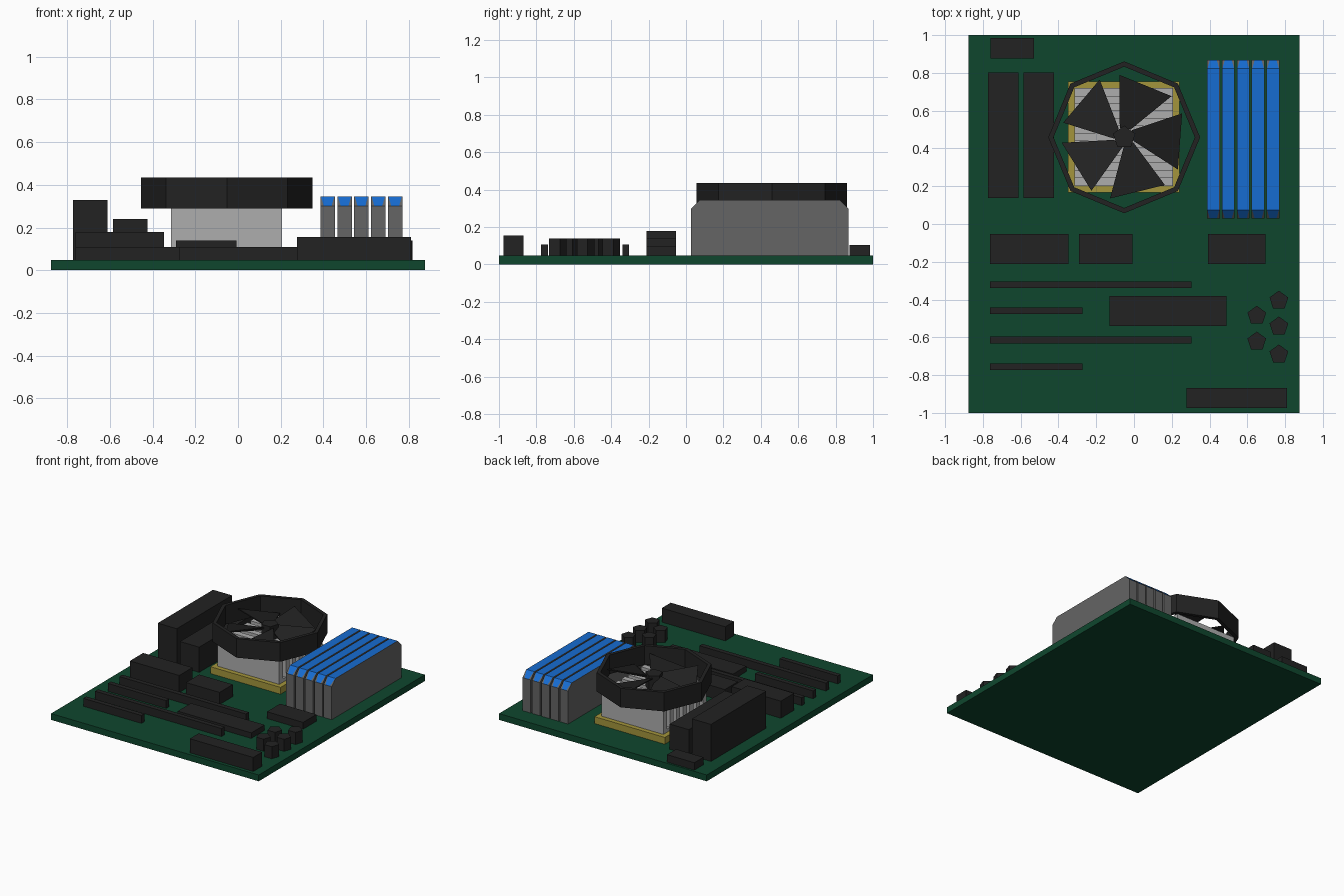
import bpy, bmesh, math

if "Cube" in bpy.data.objects:
    bpy.data.objects.remove(bpy.data.objects["Cube"])


def material(name, rgb):
    m = bpy.data.materials.new(name)
    m.diffuse_color = (*rgb, 1)
    m.use_nodes = True
    m.node_tree.nodes["Principled BSDF"].inputs["Base Color"].default_value = m.diffuse_color
    return m


GREEN = material("board_green", (0.0045, 0.062, 0.027))
BLACK = material("plastic_black", (0.016, 0.016, 0.016))
GREY = material("module_grey", (0.13, 0.13, 0.13))
BLUE = material("module_blue", (0.008, 0.15, 0.64))
GOLD = material("base_gold", (0.37, 0.3, 0.045))
SILVER = material("fin_silver", (0.42, 0.42, 0.42))
TOP = 0.048  # board surface


def finish(name, bm, *mats):
    bmesh.ops.recalc_face_normals(bm, faces=bm.faces[:])
    me = bpy.data.meshes.new(name)
    bm.to_mesh(me)
    bm.free()
    for m in mats:
        me.materials.append(m)
    ob = bpy.data.objects.new(name, me)
    bpy.context.collection.objects.link(ob)
    return ob


def add_box(bm, x0, x1, y0, y1, z0, z1):
    vs = bmesh.ops.create_cube(bm, size=1)["verts"]
    for v in vs:
        v.co = (x1 if v.co.x > 0 else x0, y1 if v.co.y > 0 else y0, z1 if v.co.z > 0 else z0)


def box(name, x0, x1, y0, y1, z1, mat=BLACK, z0=TOP):
    bm = bmesh.new()
    add_box(bm, x0, x1, y0, y1, z0, z1)
    return finish(name, bm, mat)


def add_prism(bm, pts_low, pts_high):
    """Solid between two matching loops of points."""
    a = [bm.verts.new(p) for p in pts_low]
    b = [bm.verts.new(p) for p in pts_high]
    n = len(a)
    bm.faces.new(a[::-1])
    bm.faces.new(b)
    for i in range(n):
        j = (i + 1) % n
        bm.faces.new((a[i], a[j], b[j], b[i]))


def ngon(cx, cy, r, n, z, start=90):
    return [(cx + r * math.cos(math.radians(start + 360 * i / n)),
             cy + r * math.sin(math.radians(start + 360 * i / n)), z) for i in range(n)]


# circuit board
box("circuit_board", -0.875, 0.875, -1, 1, TOP, GREEN, 0)

# ports, connectors and chips
box("power_socket", -0.76, -0.53, 0.875, 0.985, 0.105)
box("tall_port_block", -0.772, -0.612, 0.137, 0.802, 0.33)
box("low_port_block", -0.585, -0.423, 0.137, 0.802, 0.24)
box("audio_port_block", -0.762, -0.347, -0.212, -0.053, 0.178)
box("middle_chip", -0.29, -0.007, -0.212, -0.053, 0.14)
box("right_chip", 0.392, 0.697, -0.212, -0.053, 0.1)
box("chipset_cover", -0.13, 0.49, -0.54, -0.38, 0.09)
box("front_connector", 0.277, 0.811, -0.975, -0.868, 0.155)

# expansion slots
for i, (y, x1) in enumerate([(-0.322, 0.304), (-0.459, -0.272), (-0.614, 0.304), (-0.756, -0.272)]):
    box(f"expansion_slot_{i + 1}", -0.762, x1, y - 0.018, y + 0.018, 0.108)

# five-sided capacitors
for i, (x, y) in enumerate([(0.65, -0.485), (0.767, -0.405), (0.767, -0.542), (0.65, -0.622), (0.767, -0.69)]):
    bm = bmesh.new()
    add_prism(bm, ngon(x, y, 0.052, 5, TOP), ngon(x, y, 0.052, 5, 0.14))
    finish(f"capacitor_{i + 1}", bm, BLACK)


# memory modules: grey sticks with a blue strip over the chamfered top
def memory_module(name, x0, w=0.068, y0=0.028, y1=0.868, c=0.046, zc=0.3, zt=0.345):
    bm = bmesh.new()
    rows = []
    for y, z, inset in [(y0, zc, 0.016), (y0 + c, zt, 0.003), (y1 - c, zt, 0.003), (y1, zc, 0.016)]:
        rows.append([bm.verts.new((x0 + d, y, z)) for d in (0, inset, w - inset, w)])
    base = [bm.verts.new((x0 + dx, y, TOP)) for dx, y in ((0, y0), (w, y0), (w, y1), (0, y1))]
    for a, b in zip(rows, rows[1:]):
        for k in range(3):
            f = bm.faces.new((a[k], a[k + 1], b[k + 1], b[k]))
            f.material_index = 1 if k == 1 else 0
    bm.faces.new(base)
    bm.faces.new([base[0], base[1]] + rows[0][::-1])
    bm.faces.new([base[2], base[3]] + rows[3])
    bm.faces.new([base[0]] + [r[0] for r in rows] + [base[3]])
    bm.faces.new([base[1]] + [r[3] for r in rows] + [base[2]])
    finish(name, bm, GREY, BLUE)


for i in range(5):
    memory_module(f"memory_module_{i + 1}", 0.386 + 0.079 * i)

# processor cooler: gold base and silver fins
box("cooler_base", -0.35, 0.242, 0.167, 0.755, 0.1, GOLD)
bm = bmesh.new()
add_box(bm, -0.314, 0.206, 0.202, 0.72, 0.1, 0.125)
for i in range(7):
    y = 0.202 + 0.079 * i
    add_box(bm, -0.314, 0.206, y, y + 0.044, 0.125, 0.295)
finish("heatsink_fins", bm, SILVER)

# octagonal fan ring
CX, CY = -0.052, 0.459
bm = bmesh.new()
loops = [[bm.verts.new(p) for p in ngon(CX, CY, r, 8, z)]
         for r, z in ((0.402, 0.29), (0.402, 0.435), (0.374, 0.435), (0.374, 0.29))]
for a, b in zip(loops, loops[1:] + loops[:1]):
    for i in range(8):
        j = (i + 1) % 8
        bm.faces.new((a[i], a[j], b[j], b[i]))
finish("fan_ring", bm, BLACK)

# fan hub
bm = bmesh.new()
add_prism(bm, ngon(CX, CY, 0.062, 5, 0.29), ngon(CX, CY, 0.062, 5, 0.4))
finish("fan_hub", bm, BLACK)

# five pitched fan blades
bm = bmesh.new()
for i in range(5):
    pts = []
    for r, ang, z in ((0.055, 115, 0.385), (0.055, 50, 0.345), (0.332, 41, 0.325), (0.332, 94.5, 0.395)):
        t = math.radians(ang + 72 * i)
        pts.append((CX + r * math.cos(t), CY + r * math.sin(t), z))
    add_prism(bm, [(x, y, z - 0.008) for x, y, z in pts], pts)
finish("fan_blades", bm, BLACK)
